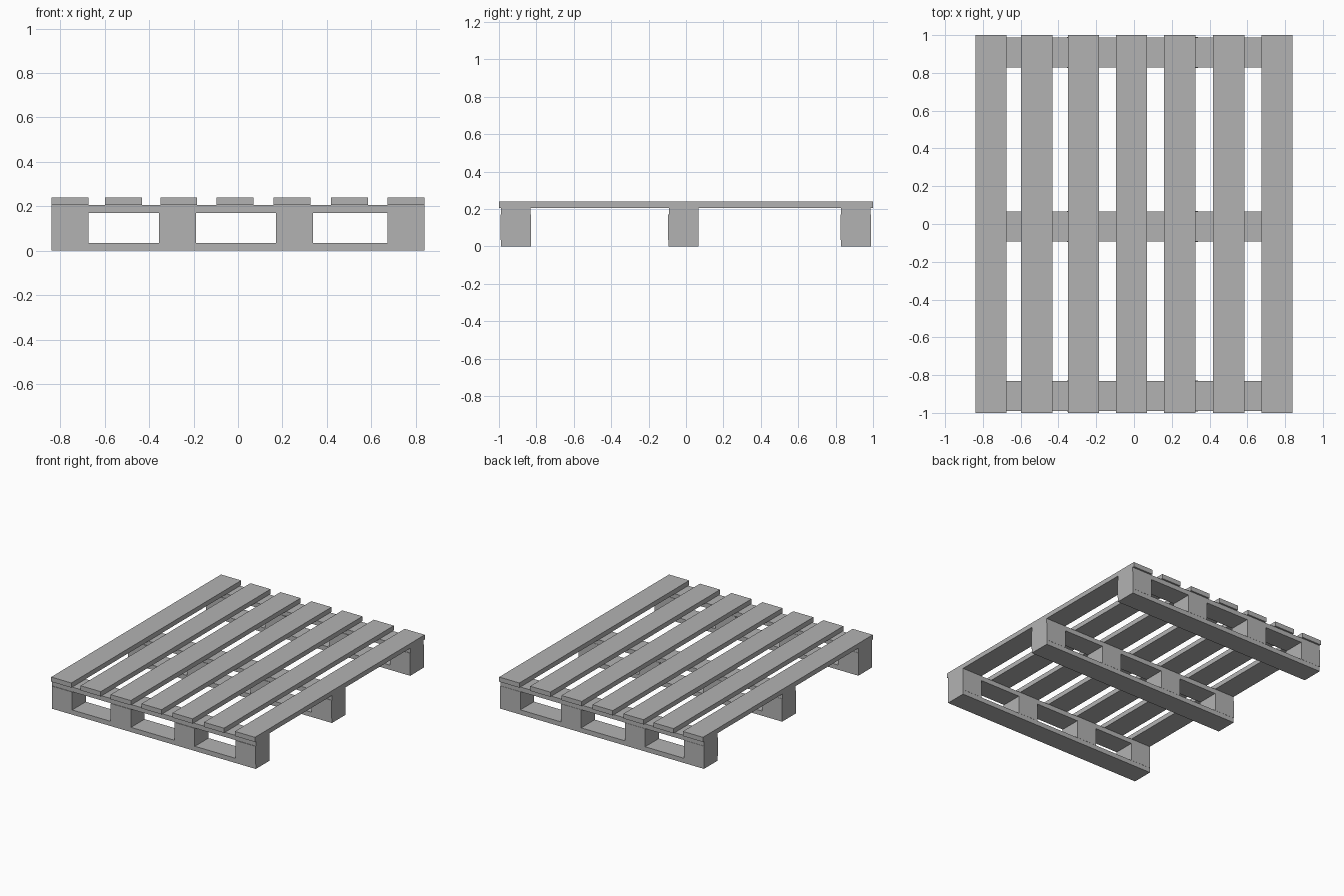
import bpy

cube = bpy.data.objects.get("Cube")
if cube:
    bpy.data.objects.remove(cube, do_unlink=True)

# One plain grey for all timber
GREY = (0.45, 0.45, 0.45, 1.0)
timber = bpy.data.materials.new("grey timber")
timber.use_nodes = True
timber.diffuse_color = GREY
timber.node_tree.nodes["Principled BSDF"].inputs["Base Color"].default_value = GREY


def plank(name, x, y, z):
    """Box spanning the (low, high) ranges on each axis."""
    bpy.ops.mesh.primitive_cube_add(size=1, location=[sum(r) / 2 for r in (x, y, z)])
    obj = bpy.context.object
    obj.name = name
    obj.scale = [r[1] - r[0] for r in (x, y, z)]
    bpy.ops.object.transform_apply(location=False, rotation=False, scale=True)
    obj.data.materials.append(timber)


HALF_X = 0.84
BOARD = 0.166
FULL = (-HALF_X, HALF_X)
BOTTOM, BLOCK, CROSS, DECK = (0, 0.035), (0.035, 0.17), (0.17, 0.205), (0.205, 0.24)

# Deck slats running front to back
for i, left in enumerate((-0.84, -0.598, -0.35, -0.096, 0.16, 0.419, 0.674)):
    plank(f"deck_slat_{i + 1}", (left, left + BOARD), (-1, 1), DECK)

# Three runners: bottom board, four blocks and a cross board
for row, y in (("front", -0.91), ("middle", -0.013), ("back", 0.908)):
    plank(f"{row}_bottom_board", FULL, (y - 0.08, y + 0.08), BOTTOM)
    plank(f"{row}_cross_board", FULL, (y - 0.079, y + 0.079), CROSS)
    for i, left in enumerate((-0.84, -0.355, 0.172, 0.674)):
        plank(f"{row}_block_{i + 1}", (left, left + BOARD), (y - 0.083, y + 0.081), BLOCK)
